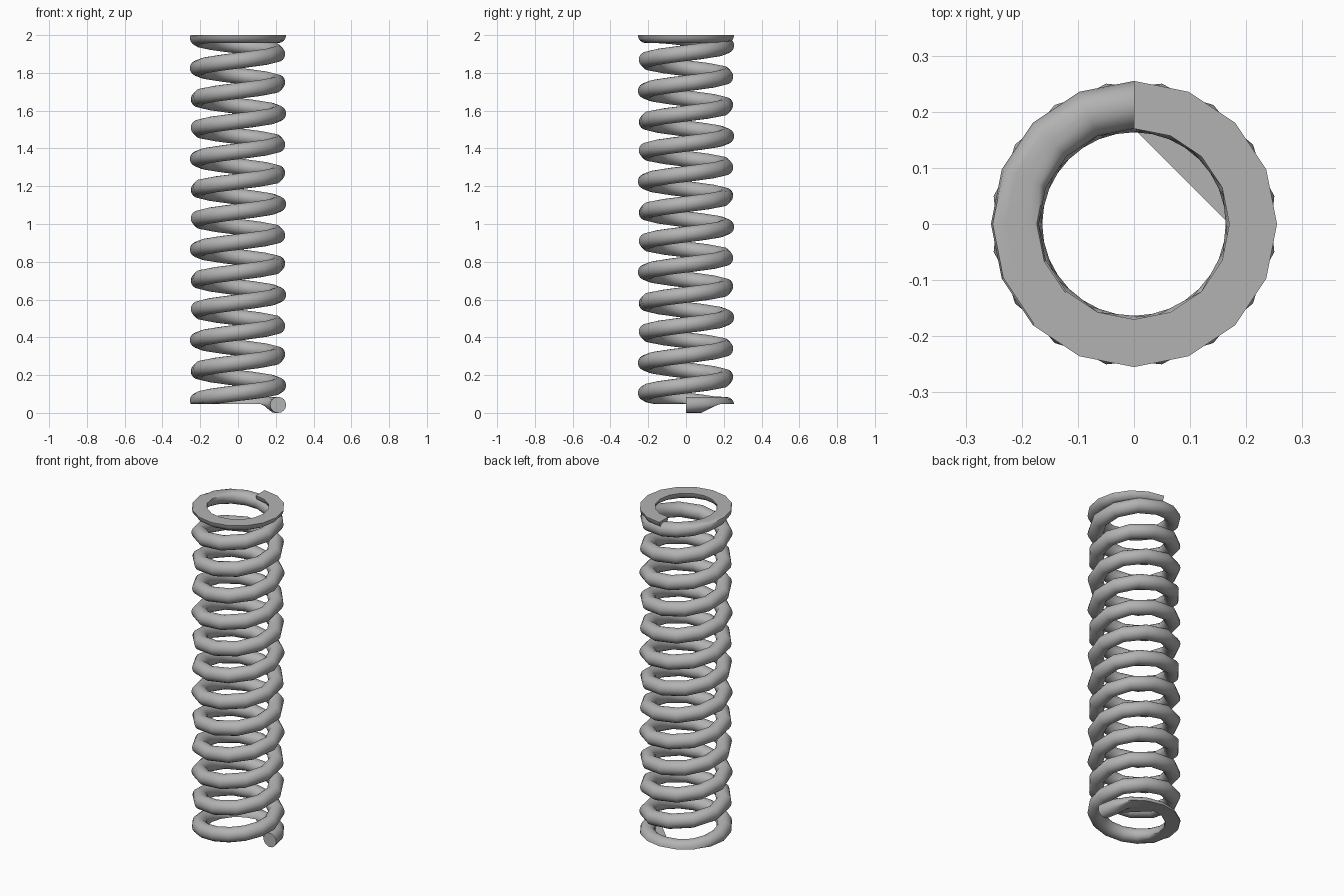
import bpy
import bmesh
from math import sin, cos, tau, radians

cube = bpy.data.objects.get("Cube")
if cube:
    bpy.data.objects.remove(cube, do_unlink=True)

COIL_R, WIRE_R, SIDES = 0.2125, 0.0425, 16
PITCH, TURNS = 0.16, 13.25
BOTTOM_CUT, TOP_CUT = 0.046, 2.0

steel = bpy.data.materials.new("grey_steel")
steel.use_nodes = True
GREY = (0.45, 0.45, 0.45, 1)
steel.diffuse_color = GREY
steel.node_tree.nodes["Principled BSDF"].inputs["Base Color"].default_value = GREY


def wire_height(turn):
    """Centre height of the wire, levelling off at both closed ends."""
    return min(max(0.145 + PITCH * (turn - 1), WIRE_R), TOP_CUT)


def make_object(name, bm):
    mesh = bpy.data.meshes.new(name)
    bm.to_mesh(mesh)
    bm.free()
    mesh.materials.append(steel)
    obj = bpy.data.objects.new(name, mesh)
    bpy.context.collection.objects.link(obj)
    return obj


# Stations along the wire: fine on the end coils, coarse on the active coils
first, last, mid_steps = 1.0, 12.25, 120
stations = [i / 16 for i in range(16)]
stations += [first + (last - first) * i / mid_steps for i in range(mid_steps)]
stations += [last + i / 16 for i in range(17)]

# Coil: wire section swept up the helix, ground flat at both ends
bm = bmesh.new()
rings = []
for turn in stations:
    a, zc = turn * tau, wire_height(turn)
    ring = []
    for k in range(SIDES):
        b = k * tau / SIDES
        r = COIL_R + WIRE_R * cos(b)
        z = min(zc + WIRE_R * sin(b), TOP_CUT)
        if turn > 0.1:          # the wire tip stays round
            z = max(z, BOTTOM_CUT)
        ring.append(bm.verts.new((r * cos(a), r * sin(a), z)))
    rings.append(ring)
for lower, upper in zip(rings, rings[1:]):
    for k in range(SIDES):
        n = (k + 1) % SIDES
        bm.faces.new((lower[k], lower[n], upper[n], upper[k]))
bm.faces.new(rings[0])
bm.faces.new(rings[-1])
bmesh.ops.recalc_face_normals(bm, faces=bm.faces)
coil = make_object("spring_coil", bm)

# Flat web between the wire tip and the bottom coil
bm = bmesh.new()
inner = COIL_R - WIRE_R
arc = [bm.verts.new((inner * cos(i * tau / 16), inner * sin(i * tau / 16), BOTTOM_CUT))
       for i in range(5)]
bm.faces.new(arc[::-1])
make_object("bottom_web", bm)

bpy.ops.object.select_all(action="DESELECT")
coil.select_set(True)
bpy.context.view_layer.objects.active = coil
bpy.ops.object.shade_smooth_by_angle(angle=radians(38))
